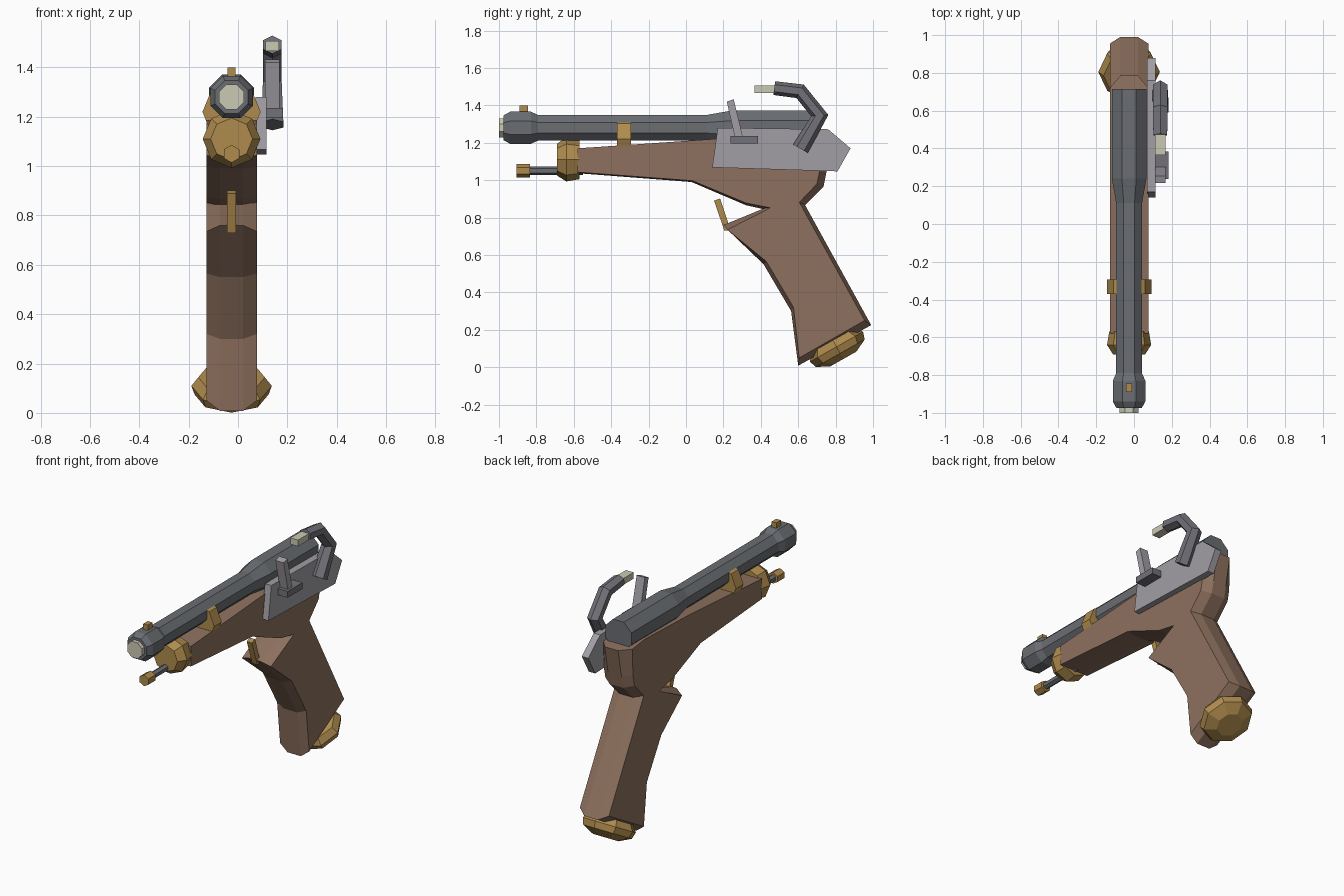
import bpy, bmesh, math
from mathutils import Vector

if "Cube" in bpy.data.objects:
    bpy.data.objects.remove(bpy.data.objects["Cube"])

CX = -0.026  # centre line of the pistol


def material(name, rgb):
    m = bpy.data.materials.new(name)
    m.diffuse_color = (*rgb, 1)
    m.use_nodes = True
    m.node_tree.nodes["Principled BSDF"].inputs["Base Color"].default_value = m.diffuse_color
    return m


WOOD = material("brown wood", (0.27, 0.165, 0.112))
BRASS = material("brass", (0.43, 0.26, 0.075))
STEEL = material("blued steel", (0.145, 0.155, 0.17))
IRON = material("dark iron", (0.165, 0.165, 0.19))
PLATE = material("pale steel", (0.36, 0.345, 0.375))
FLINT = material("cream", (0.60, 0.59, 0.46))


def finish(bm, name, mat):
    bmesh.ops.recalc_face_normals(bm, faces=bm.faces[:])
    mesh = bpy.data.meshes.new(name)
    bm.to_mesh(mesh)
    bm.free()
    mesh.materials.append(mat)
    ob = bpy.data.objects.new(name, mesh)
    bpy.context.collection.objects.link(ob)
    return ob


def loft(name, rings, mat):
    """Skin a list of equal-length point rings and cap both ends."""
    bm = bmesh.new()
    vr = [[bm.verts.new(p) for p in r] for r in rings]
    n = len(vr[0])
    for a, b in zip(vr, vr[1:]):
        for i in range(n):
            j = (i + 1) % n
            bm.faces.new((a[i], a[j], b[j], b[i]))
    bm.faces.new(vr[0])
    bm.faces.new(vr[-1])
    return finish(bm, name, mat)


def slab(name, layers, mat):
    """Side profiles (y, z) stacked across x."""
    return loft(name, [[(x, y, z) for y, z in prof] for x, prof in layers], mat)


def chamfered(name, outer, inner, mat, flat=0.047, half=0.102):
    """Wooden body: full profile in the middle, smaller one on the sides."""
    return slab(name, [(CX - half, inner), (CX - flat, outer),
                       (CX + flat, outer), (CX + half, inner)], mat)


def tube(name, path, radii, mat, sides=8, cx=CX, phase=0.5, sx=1.0):
    """Faceted tube along a (y, z) path with mitred bends."""
    pts = [Vector(p) for p in path]
    rings = []
    for k, p in enumerate(pts):
        d1 = (p - pts[k - 1]).normalized() if k else (pts[1] - p).normalized()
        d2 = (pts[k + 1] - p).normalized() if k < len(pts) - 1 else d1
        t = (d1 + d2).normalized()
        r, miter = radii[k], 1 / max(t.dot(d1), 0.5)
        ring = []
        for i in range(sides):
            a = 2 * math.pi * (i + phase) / sides
            s = r * miter * math.sin(a)
            ring.append((cx + r * sx * math.cos(a), p.x - t.y * s, p.y + t.x * s))
        rings.append(ring)
    return loft(name, rings, mat)


def turned(name, z, stations, mat, **kw):
    """Faceted turning along y from (y, radius) stations."""
    return tube(name, [(y, z) for y, _ in stations], [r for _, r in stations], mat, **kw)


def box(name, x, y, z, mat):
    return slab(name, [(v, [(y[0], z[0]), (y[1], z[0]), (y[1], z[1]), (y[0], z[1])])
                       for v in x], mat)


# Barrel with flared muzzle and thicker breech
turned("barrel", 1.28, [(-0.975, 0.072), (-0.94, 0.093), (-0.83, 0.093), (-0.79, 0.074),
                        (0.11, 0.074), (0.24, 0.099), (0.715, 0.099)], STEEL)
turned("muzzle_plug", 1.28, [(-1.0, 0.055), (-0.95, 0.055)], FLINT)
box("front_sight", (CX - 0.016, CX + 0.016), (-0.89, -0.845), (1.35, 1.40), BRASS)

# Stock
chamfered("stock",
          [(-0.58, 1.17), (0.15, 1.22), (0.6, 1.235), (0.785, 1.22), (0.75, 1.04),
           (0.735, 0.965), (0.63, 0.86), (0.46, 0.835), (0.32, 0.866), (0.03, 0.99),
           (-0.58, 1.037)],
          [(-0.58, 1.17), (0.15, 1.22), (0.6, 1.235), (0.72, 1.22), (0.715, 1.05),
           (0.70, 0.98), (0.60, 0.875), (0.46, 0.85), (0.32, 0.878), (0.035, 0.997),
           (-0.58, 1.043)], WOOD)

# Grip
chamfered("grip",
          [(0.2, 0.76), (0.58, 0.913), (0.635, 0.87), (0.99, 0.225), (0.6, 0.008),
           (0.562, 0.30), (0.415, 0.55)],
          [(0.222, 0.735), (0.57, 0.912), (0.59, 0.91), (0.955, 0.25), (0.605, 0.05),
           (0.575, 0.32), (0.43, 0.565)], WOOD)

# Domed butt cap, square to the grip end
n = Vector((0.49, -0.87))
c = Vector((0.8, 0.118))
steps = [(-0.03, 0.135), (0.01, 0.163), (0.05, 0.15), (0.085, 0.08)]
tube("butt_cap", [c + n * d for d, _ in steps], [r for _, r in steps], BRASS, phase=0)

# Brass fittings under the barrel
turned("fore_end_cap", 1.11, [(-0.69, 0.085), (-0.64, 0.117), (-0.57, 0.105)], BRASS, phase=0)
turned("barrel_band", 1.22, [(-0.37, 0.118), (-0.295, 0.118)], BRASS, phase=0)
turned("ramrod", 1.05, [(-0.85, 0.022), (-0.55, 0.022)], STEEL, sides=6)
turned("ramrod_tip", 1.05, [(-0.905, 0.036), (-0.835, 0.036)], BRASS, sides=6, phase=0.5)

# Trigger
slab("trigger", [(CX + s * 0.018, [(0.15, 0.89), (0.182, 0.902), (0.24, 0.73), (0.205, 0.73)])
                 for s in (-1, 1)], BRASS)

# Lock on the right side
lock = [(0.14, 1.068), (0.17, 1.28), (0.76, 1.272), (0.88, 1.17), (0.81, 1.047)]
slab("lock_plate", [(0.07, lock), (0.115, lock)], PLATE)
box("priming_pan", (0.10, 0.183), (0.237, 0.385), (1.195, 1.235), IRON)
slab("frizzen", [(x, [(0.218, 1.42), (0.255, 1.432), (0.303, 1.235), (0.262, 1.225)])
                 for x in (0.11, 0.168)], PLATE)
tube("hammer", [(0.612, 1.168), (0.715, 1.345), (0.61, 1.475), (0.472, 1.492)],
     [0.045, 0.038, 0.038, 0.037], IRON, sides=6, cx=0.139, sx=1.15)
box("flint", (0.112, 0.166), (0.365, 0.49), (1.467, 1.507), FLINT)
